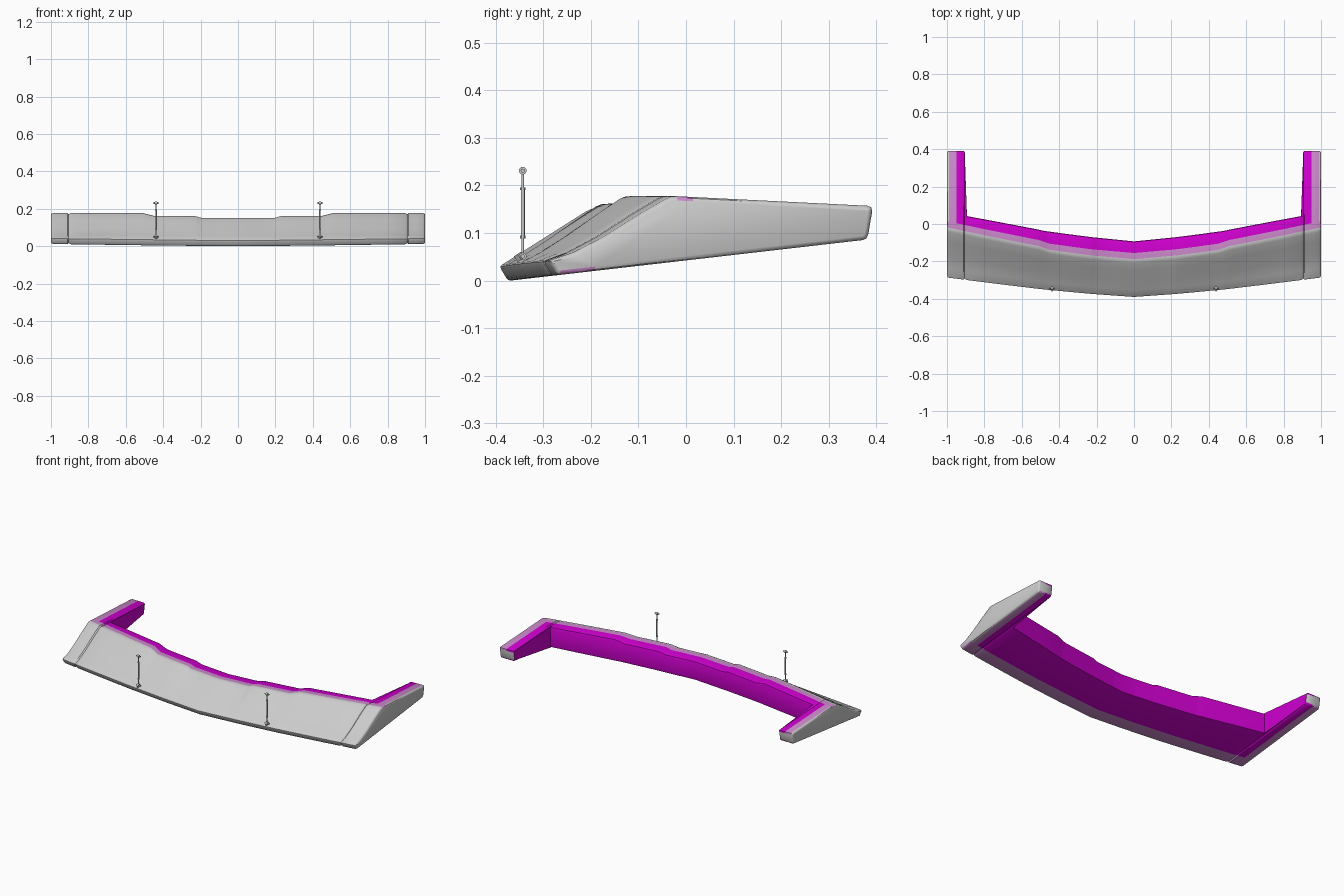
import bpy, bmesh
from mathutils import Vector

if "Cube" in bpy.data.objects:
    bpy.data.objects.remove(bpy.data.objects["Cube"])


def material(name, rgb):
    m = bpy.data.materials.new(name)
    m.diffuse_color = (*rgb, 1)
    m.use_nodes = True
    m.node_tree.nodes["Principled BSDF"].inputs["Base Color"].default_value = m.diffuse_color
    return m


grey = material("grey", (0.6, 0.6, 0.6))
blend = material("grey_magenta", (0.6, 0.25, 0.6))
magenta = material("magenta", (0.62, 0.0, 0.62))


def interp(table, x):
    for (x0, v0), (x1, v1) in zip(table, table[1:]):
        if x <= x1:
            return v0 + (v1 - v0) * (x - x0) / (x1 - x0)
    return table[-1][1]


# Plan curves and crest height along the half width
FRONT = [(0, -.392), (.25, -.374), (.5, -.35), (.75, -.32), (1, -.288)]
CREST_Y = [(0, -.2), (.25, -.178), (.45, -.15), (.51, -.13), (.75, -.083), (1, -.03)]
BACK_Y = [(0, -.093), (.25, -.068), (.48, -.037), (.52, -.028), (.89, .042)]
CREST_Z = [(0, .152), (.195, .152), (.23, .162), (.45, .163), (.51, .178), (1, .178)]


def underside(y):
    return .0425 + .115 * y


def section(x, arm, inset=0.0):
    """Closed (y, z) outline at one station, with a face colour per segment."""
    f, c, zc = interp(FRONT, x), interp(CREST_Y, x), interp(CREST_Z, x)
    back = .393 if arm else interp(BACK_Y, x)
    low = back - .012 if arm else back
    zl = .03 + .012 * x
    zb = zc - .05 * (back - c)
    A, B = Vector((f + .018, underside(f + .018))), Vector((f, zl))
    D, E = Vector((c, zc)), Vector((back, zb))
    F = Vector((low, underside(low)))
    pts, mats = [], []

    def add(p, m):
        pts.append(Vector(p))
        mats.append(m)

    def corner(prev, p, nxt, r, m_round, m_after):
        a, b = p + (prev - p).normalized() * r, p + (nxt - p).normalized() * r
        add(a, m_round)
        add(a * .25 + p * .5 + b * .25, m_round)
        add(b, m_after)

    mids = []
    for t, sag in ((.2, .010), (.45, .011), (.75, .003)):
        p = B.lerp(D, t)
        p.y -= sag * x
        mids.append(p)
    corner(F, A, B, .007, 0, 0)
    corner(A, B, mids[0], .006, 0, 0)
    for p in mids:
        add(p, 0)
    corner(mids[-1], D, E, .012, 0, 1)
    add(D.lerp(E, .045 / (E - D).length), 2)
    corner(D, E, F, .012, 2, 3)
    corner(E, F, A, .010, 2, 2)
    add(A.lerp(F, .08 / (F - A).length), 1)
    if inset:
        # shrink the outline for the rounded outer edge
        n = len(pts)
        out = []
        for i in range(n):
            tang = (pts[(i + 1) % n] - pts[i - 1]).normalized()
            out.append(pts[i] + Vector((tang.y, -tang.x)) * inset)
        pts = out
    return pts, mats


def build_splitter():
    half = [(x, False, 0) for x in (0, .1, .195, .205, .22, .23, .35, .45, .465,
                                    .48, .495, .51, .65, .8, .893)]
    half += [(.905, True, .006), (.912, True, 0), (.95, True, 0), (.99, True, 0),
             (.997, True, .003), (1.0, True, .009)]
    stations = [(-1, *s) for s in reversed(half[1:])] + [(1, *s) for s in half]
    bm = bmesh.new()
    rings = []
    for side, x, arm, inset in stations:
        pts, mats = section(x, arm, inset)
        rings.append(([bm.verts.new((side * x, p.x, p.y)) for p in pts], arm, x))
    n = len(mats)
    for (r0, a0, x0), (r1, a1, x1) in zip(rings, rings[1:]):
        for i in range(n):
            j = (i + 1) % n
            face = bm.faces.new((r0[i], r1[i], r1[j], r0[j]))
            m = mats[i]
            if m == 3:                              # arm tips are grey
                m = 0 if a0 and a1 else 2
            elif m == 2 and min(x0, x1) >= .95:     # colour fades to the outside
                m = 1 if min(x0, x1) < .98 else 0
            face.material_index = m
    bm.faces.new(rings[0][0])
    bm.faces.new(rings[-1][0])
    bmesh.ops.recalc_face_normals(bm, faces=bm.faces)
    me = bpy.data.meshes.new("front_splitter")
    bm.to_mesh(me)
    bm.free()
    for m in (grey, blend, magenta):
        me.materials.append(m)
    ob = bpy.data.objects.new("front_splitter", me)
    bpy.context.collection.objects.link(ob)
    bpy.context.view_layer.objects.active = ob
    ob.select_set(True)
    bpy.ops.object.shade_smooth_by_angle(angle=.7)


def rod(name, p, q, r, sides=12):
    p, q = Vector(p), Vector(q)
    d = q - p
    bpy.ops.mesh.primitive_cylinder_add(vertices=sides, radius=r, depth=d.length,
                                        location=(p + q) / 2)
    ob = bpy.context.object
    ob.name = name
    ob.rotation_euler = d.to_track_quat('Z', 'Y').to_euler()
    bpy.ops.object.shade_smooth_by_angle(angle=.7)


build_splitter()

# Two adjustable support struts
for side, label in ((-1, "left"), (1, "right")):
    x, y = side * .438, -.343
    rod(label + "_strut_sleeve", (x, y, .09), (x, y, .195), .0042)
    rod(label + "_strut_lower_thread", (x, y, .05), (x, y, .09), .0026)
    rod(label + "_strut_upper_thread", (x, y, .195), (x, y, .23), .0026)
    for z in (.092, .193):
        rod(label + "_strut_nut", (x, y, z - .003), (x, y, z + .003), .006, 6)
    for z in (.051, .231):
        rod(label + "_strut_eye", (x - .006, y, z), (x + .006, y, z), .008, 16)
        rod(label + "_strut_bolt", (x - .014, y, z), (x + .014, y, z), .0045, 8)
    # bracket foot leaning with the front slope
    rod(label + "_strut_foot", (x, y - .003, .044), (x, y - .011, .056), .009, 4)
